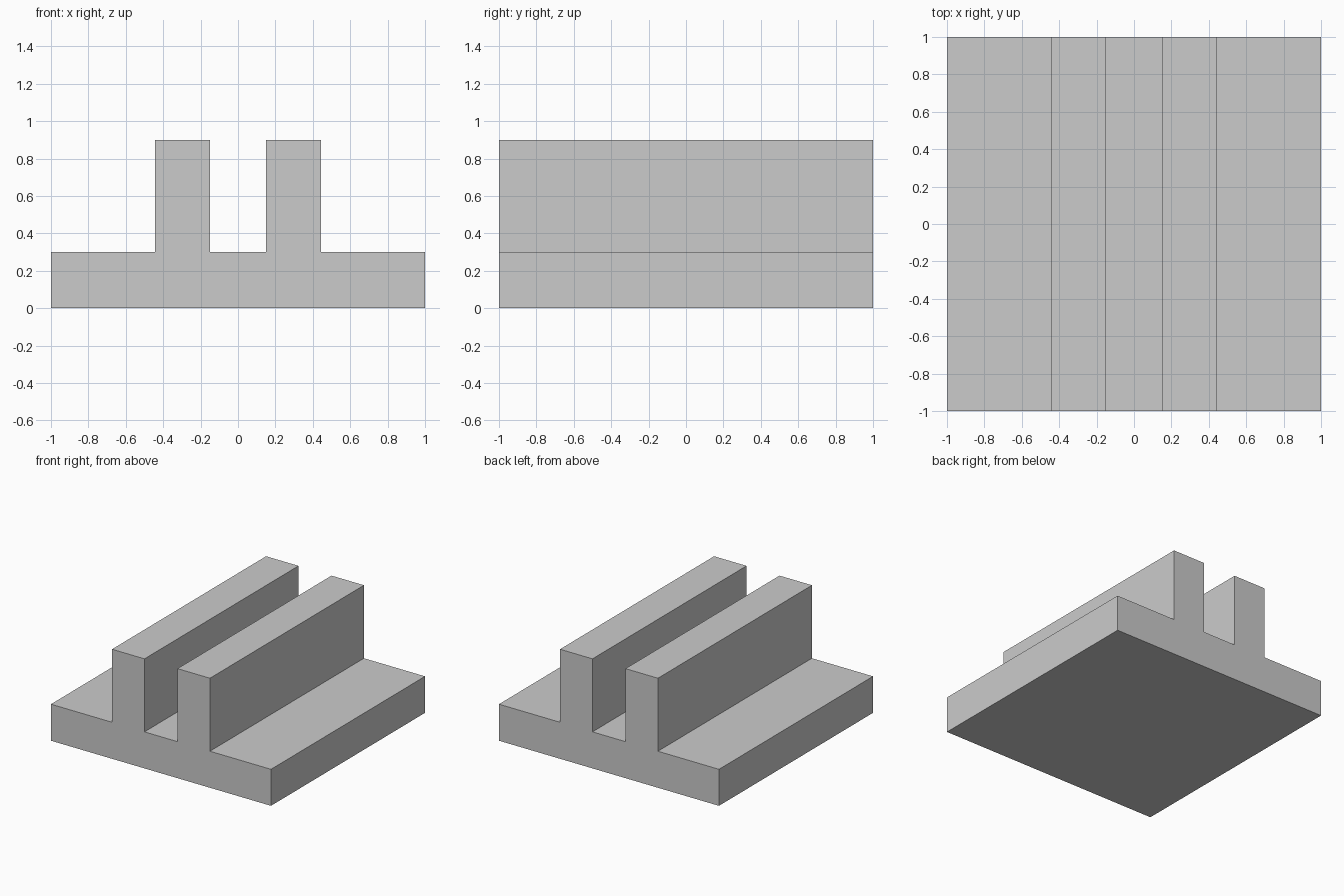
import bpy
import bmesh

cube = bpy.data.objects.get("Cube")
if cube:
    bpy.data.objects.remove(cube, do_unlink=True)

# Plain grey material
GREY = (0.6, 0.6, 0.6, 1.0)
grey = bpy.data.materials.new("plain grey")
grey.use_nodes = True
grey.diffuse_color = GREY
grey.node_tree.nodes["Principled BSDF"].inputs["Base Color"].default_value = GREY

# Half of the cross-section (x, z), mirrored to give base plate and two rails
half = [(1, 0), (1, 0.3), (0.445, 0.3), (0.445, 0.9), (0.15, 0.9), (0.15, 0.3)]
profile = half + [(-x, z) for x, z in reversed(half)]

# Extrude the cross-section from front to back
bm = bmesh.new()
front = bm.faces.new([bm.verts.new((x, -1, z)) for x, z in profile])
extruded = bmesh.ops.extrude_face_region(bm, geom=[front], use_keep_orig=True)
back_verts = [v for v in extruded["geom"] if isinstance(v, bmesh.types.BMVert)]
bmesh.ops.translate(bm, verts=back_verts, vec=(0, 2, 0))
bmesh.ops.recalc_face_normals(bm, faces=bm.faces)

mesh = bpy.data.meshes.new("twin_rail_base")
bm.to_mesh(mesh)
bm.free()
mesh.materials.append(grey)
bpy.context.collection.objects.link(bpy.data.objects.new("twin_rail_base", mesh))
